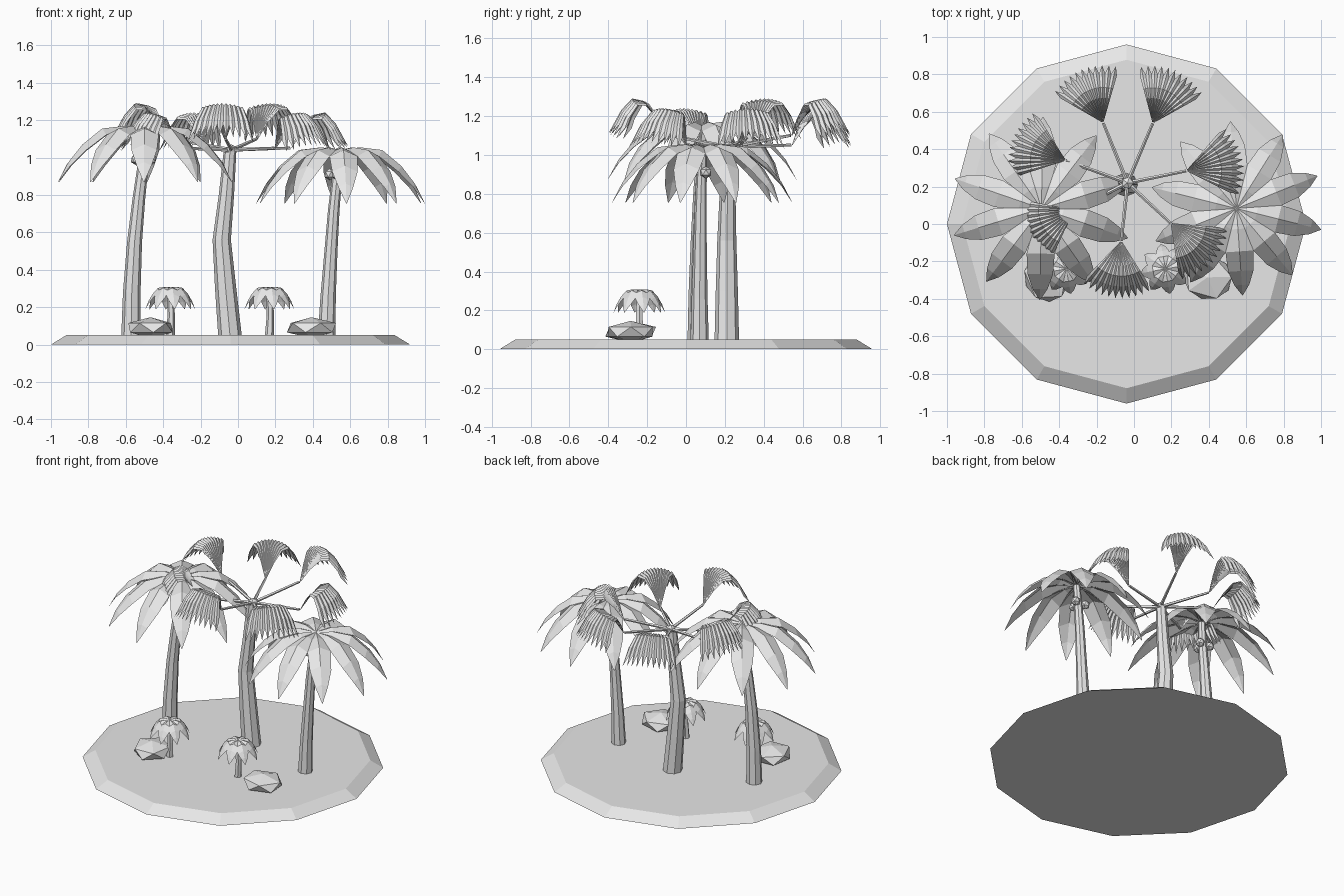
import bpy
import bmesh
import math
from mathutils import Vector, Matrix

if "Cube" in bpy.data.objects:
    bpy.data.objects.remove(bpy.data.objects["Cube"], do_unlink=True)

grey = bpy.data.materials.new("light_grey")
grey.use_nodes = True
grey.diffuse_color = (0.8, 0.8, 0.8, 1)
grey.node_tree.nodes["Principled BSDF"].inputs["Base Color"].default_value = (0.8, 0.8, 0.8, 1)


def finish(name, bm, solid=True):
    if solid:
        bmesh.ops.recalc_face_normals(bm, faces=bm.faces)
    mesh = bpy.data.meshes.new(name)
    bm.to_mesh(mesh)
    bm.free()
    mesh.materials.append(grey)
    obj = bpy.data.objects.new(name, mesh)
    bpy.context.collection.objects.link(obj)
    return obj


def grid(bm, rows):
    """Skin neighbouring rows of points with quads."""
    rows = [[bm.verts.new(p) for p in row] for row in rows]
    for low, high in zip(rows, rows[1:]):
        for i in range(len(low) - 1):
            bm.faces.new((low[i], high[i], high[i + 1], low[i + 1]))


def loft(bm, rings, sides):
    """Tube through (x, y, z, radius) stations with closed ends."""
    loops = []
    for x, y, z, r in rings:
        loops.append([bm.verts.new((x + r * math.cos(a), y + r * math.sin(a), z))
                      for a in (math.tau * i / sides for i in range(sides))])
    for low, high in zip(loops, loops[1:]):
        for i in range(sides):
            j = (i + 1) % sides
            bm.faces.new((low[i], low[j], high[j], high[i]))
    bm.faces.new(loops[0][::-1])
    bm.faces.new(loops[-1])


def lofted(name, rings, sides=8):
    bm = bmesh.new()
    loft(bm, rings, sides)
    return finish(name, bm)


def pebble(bm, place, size, turn=0):
    m = Matrix.Translation(place) @ Matrix.Rotation(turn, 4, "Z") @ Matrix.Diagonal((*size, 1))
    bmesh.ops.create_icosphere(bm, subdivisions=1, radius=1, matrix=m)


# Leaf stations: distance out, height, half width
LEAF = [(0, 0, 0.012), (0.11, 0.014, 0.042), (0.23, 0.0, 0.075),
        (0.335, -0.085, 0.068), (0.41, -0.18, 0.04), (0.465, -0.285, 0.002)]


def leaf_crown(name, centre, count, start, reach=1.0, drop=1.0, wide=1.0):
    """Ring of drooping leaves folded along the midrib."""
    bm = bmesh.new()
    for k in range(count):
        turn = Matrix.Rotation(math.radians(start) + math.tau * k / count, 3, "Z")
        rows = []
        for r, z, w in LEAF:
            w *= wide
            rows.append([Vector(centre) + turn @ Vector((r * reach, s * w, z * drop - abs(s) * w * 0.45))
                         for s in (-1, 0, 1)])
        grid(bm, rows)
    return finish(name, bm, solid=False)


# Island disc with bevelled rim
lofted("island", [(-0.04, 0, 0, 0.96), (-0.04, 0, 0.05, 0.878)], 12)

# Two tall leaf palms with nuts
PALMS = {
    "right": ((-0.495, 0.083, 1.155), 17, 1.05,
              [(-0.572, 0.06, 0.05, 0.052), (-0.568, 0.06, 0.28, 0.047), (-0.553, 0.064, 0.55, 0.04),
               (-0.53, 0.07, 0.78, 0.034), (-0.505, 0.078, 0.98, 0.029), (-0.493, 0.083, 1.15, 0.024)]),
    "left": ((0.548, 0.083, 1.04), 22, 1.0,
             [(0.474, 0.07, 0.05, 0.047), (0.482, 0.07, 0.26, 0.041), (0.497, 0.072, 0.5, 0.035),
              (0.512, 0.075, 0.72, 0.031), (0.53, 0.08, 0.9, 0.027), (0.546, 0.083, 1.035, 0.023)]),
}
for side, (crown, start, reach, rings) in PALMS.items():
    lofted(side + "_palm_trunk", rings)
    leaf_crown(side + "_palm_leaves", crown, 10, start, reach)
    bm = bmesh.new()
    for k in range(3):
        a = math.radians(30 + 120 * k)
        x, y, z, r = rings[4]
        pebble(bm, (x + 0.045 * math.cos(a), y + 0.045 * math.sin(a), z + 0.01), (0.032,) * 3)
    finish(side + "_palm_nuts", bm)

# Fan palm trunk with a kink
HUB = Vector((-0.035, 0.22, 1.04))
lofted("fan_palm_trunk", [(-0.043, 0.21, 0.05, 0.063), (-0.066, 0.21, 0.3, 0.057), (-0.087, 0.21, 0.56, 0.049),
                          (-0.062, 0.214, 0.8, 0.041), (-0.043, 0.218, 1.03, 0.034)])
bm = bmesh.new()
pebble(bm, HUB, (0.036, 0.036, 0.03))
finish("fan_palm_hub", bm)

# Pleated fan: distance from stem end, height
FAN = [(0.008, 0), (0.07, 0.1), (0.135, 0.175), (0.19, 0.185), (0.245, 0.125)]
PLEATS = 11


def fan_leaf(bm, origin, heading):
    n = PLEATS * 2
    rows = []
    for step, (r, z) in enumerate(FAN + [(0.285, 0.04)]):
        row = []
        for i in range(n + 1):
            spread = math.radians(38) * (2 * i / n - 1)
            ridge = i % 2
            reach, height = r, z + (0.03 * r if ridge else -0.03 * r)
            if step == len(FAN):  # toothed hem
                reach += 0.025 if ridge else -0.02
                height += -0.035 if ridge else 0.045
            a = heading + spread
            height -= 0.04 * (spread / 0.66) ** 2 * r / 0.3
            row.append(origin + Vector((reach * math.cos(a), reach * math.sin(a), height)))
        rows.append(row)
    grid(bm, rows)


# Heading, stem length, height of stem end
FANS = [(112, 0.345, 1.05), (67, 0.345, 1.1), (11.5, 0.32, 1.05), (-43, 0.315, 1.05),
        (-96, 0.31, 1.1), (160, 0.35, 1.1), (207, 0.32, 1.05)]
fans, stems = bmesh.new(), bmesh.new()
for degrees, length, height in FANS:
    a = math.radians(degrees)
    end = Vector((HUB.x + length * math.cos(a), HUB.y + length * math.sin(a), height))
    fan_leaf(fans, end, a)
    run = end - HUB
    m = Matrix.Translation((HUB + end) / 2) @ run.to_track_quat("Z", "Y").to_matrix().to_4x4()
    bmesh.ops.create_cone(stems, cap_ends=True, segments=5, radius1=0.011, radius2=0.008,
                          depth=run.length, matrix=m)
finish("fan_palm_leaves", fans, solid=False)
finish("fan_palm_stems", stems)

# Small palms and rocks
for side, x, y, rock_x in (("right", -0.362, -0.24, -0.468), ("left", 0.168, -0.24, 0.393)):
    lofted(side + "_small_trunk", [(x, y, 0.05, 0.024), (x + 0.005, y, 0.15, 0.02), (x, y, 0.295, 0.017)], 6)
    leaf_crown(side + "_small_leaves", (x, y, 0.303), 8, 10, 0.29, 0.4, 0.52)
    bm = bmesh.new()
    pebble(bm, (rock_x, -0.285, 0.09), (0.132, 0.148, 0.056), 0.4 if x < 0 else 1.3)
    cut = bmesh.ops.bisect_plane(bm, geom=bm.verts[:] + bm.edges[:] + bm.faces[:],
                                 plane_co=(0, 0, 0.049), plane_no=(0, 0, -1), clear_outer=True)
    finish(side + "_rock", bm)
